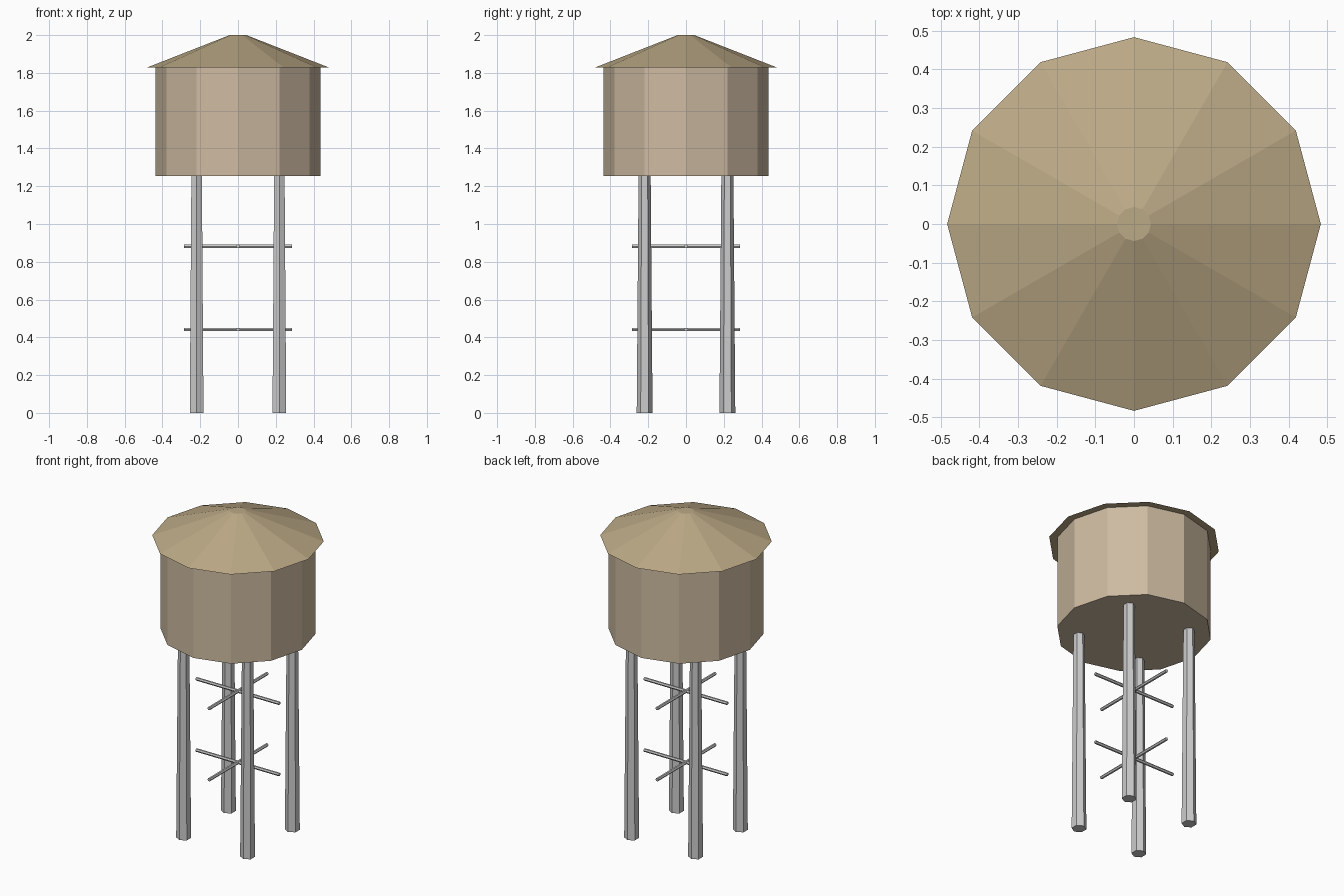
import bpy, bmesh
from math import pi
from mathutils import Matrix, Vector

if "Cube" in bpy.data.objects:
    bpy.data.objects.remove(bpy.data.objects["Cube"])


def material(name, rgb):
    m = bpy.data.materials.new(name)
    m.diffuse_color = (*rgb, 1)
    m.use_nodes = True
    m.node_tree.nodes["Principled BSDF"].inputs["Base Color"].default_value = m.diffuse_color
    return m


def frustum(name, sides, r_start, r_end, start, end, mat=None):
    """Capped flat-faced prism or cone running from start to end."""
    start, end = Vector(start), Vector(end)
    axis = end - start
    # first vertex lies on +y for upright parts
    turn = axis.to_track_quat('Z', 'Y').to_matrix().to_4x4() if axis.xy.length > 1e-6 \
        else Matrix.Rotation(pi / 2, 4, 'Z')
    bm = bmesh.new()
    rings = []
    for r, z in ((r_start, 0), (r_end, axis.length)):
        ring = []
        for i in range(sides):
            spin = Matrix.Rotation(2 * pi * i / sides, 4, 'Z')
            ring.append(bm.verts.new(start + turn @ (spin @ Vector((r, 0, z)))))
        rings.append(ring)
    low, high = rings
    for i in range(sides):
        j = (i + 1) % sides
        bm.faces.new((low[i], low[j], high[j], high[i]))
    bm.faces.new(low[::-1])
    bm.faces.new(high)
    mesh = bpy.data.meshes.new(name)
    bm.to_mesh(mesh)
    bm.free()
    if mat:
        mesh.materials.append(mat)
    obj = bpy.data.objects.new(name, mesh)
    bpy.context.collection.objects.link(obj)
    return obj


wood = material("tank_wood", (0.62, 0.50, 0.36))
shingle = material("roof_brown", (0.50, 0.40, 0.24))

# Tank and overhanging roof
frustum("tank", 12, 0.437, 0.437, (0, 0, 1.254), (0, 0, 1.828), wood)
frustum("roof", 12, 0.483, 0.044, (0, 0, 1.828), (0, 0, 2.0), shingle)

# Four tapered hexagonal legs
for side, x in (("left", -0.219), ("right", 0.219)):
    for end, y in (("front", -0.219), ("back", 0.219)):
        frustum(f"{end}_{side}_leg", 6, 0.042, 0.032, (x, y, 0), (x, y, 1.254))

# Two levels of crossed braces
for level, z in (("lower", 0.441), ("upper", 0.882)):
    frustum(f"{level}_brace_x", 6, 0.01, 0.01, (-0.285, 0, z), (0.285, 0, z))
    frustum(f"{level}_brace_y", 6, 0.01, 0.01, (0, -0.285, z), (0, 0.285, z))
